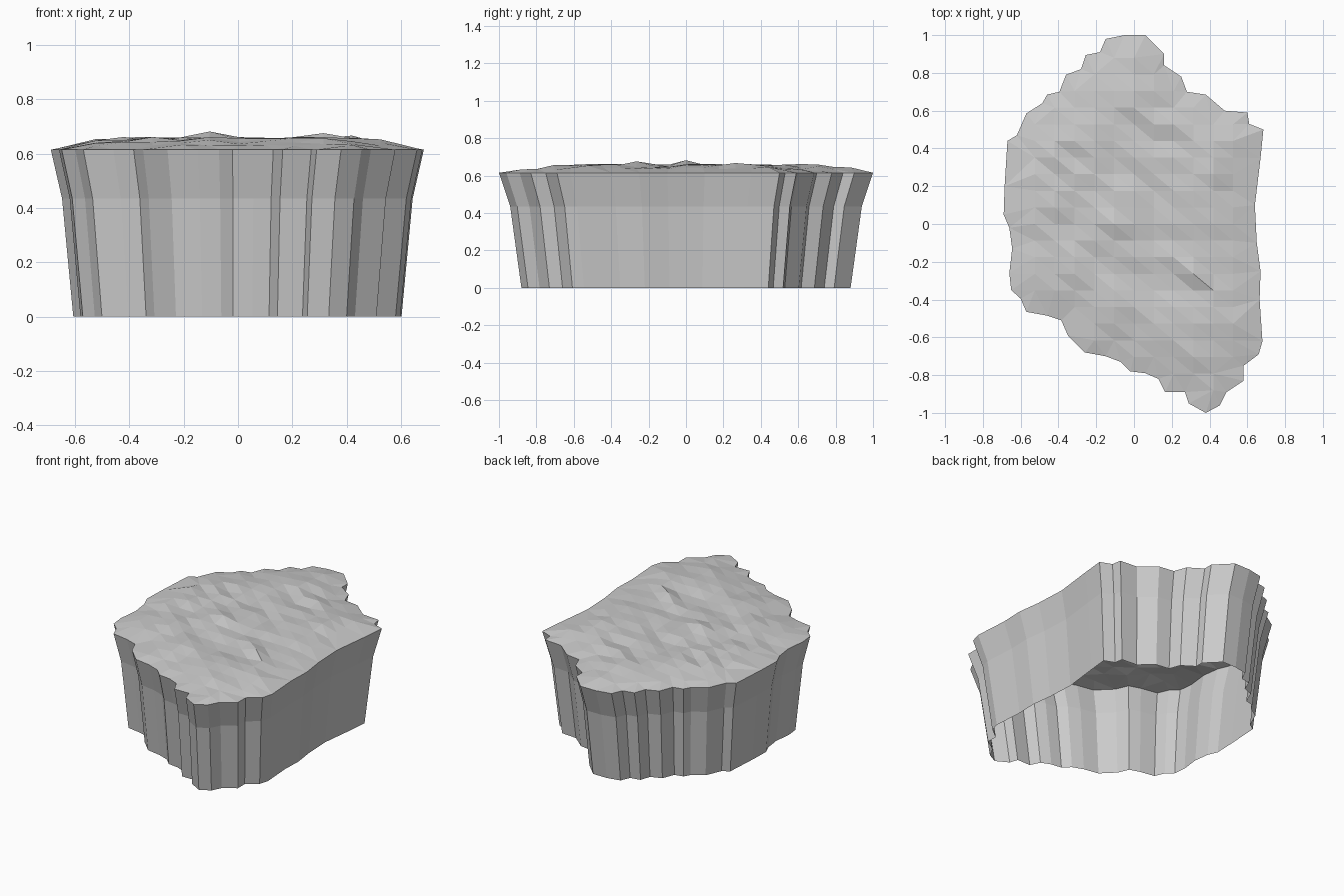
import bpy, bmesh, random
from mathutils import Vector
from mathutils.geometry import delaunay_2d_cdt, intersect_point_line

if "Cube" in bpy.data.objects:
    bpy.data.objects.remove(bpy.data.objects["Cube"])

random.seed(4)
RIM_Z = 0.615

# Ragged rim outline, clockwise from the back tip (seen from above)
OUTLINE = [
    (-.05, 1), (.06, 1), (.16, .9), (.16, .84), (.25, .78), (.28, .70),
    (.38, .685), (.48, .60), (.60, .59), (.61, .53), (.685, .50), (.67, .35),
    (.64, .10), (.65, -.1), (.67, -.25), (.665, -.4), (.68, -.62), (.66, -.69),
    (.58, -.75), (.58, -.83), (.49, -.89), (.455, -.96), (.38, -1), (.29, -.95),
    (.27, -.89), (.165, -.89), (.13, -.82), (.06, -.79), (-.02, -.78),
    (-.07, -.73), (-.15, -.70), (-.26, -.68), (-.35, -.59), (-.385, -.51),
    (-.46, -.485), (-.57, -.465), (-.60, -.395), (-.65, -.35), (-.66, -.26),
    (-.645, -.13), (-.66, -.02), (-.69, .05), (-.685, .2), (-.67, .44),
    (-.62, .47), (-.57, .585), (-.485, .64), (-.46, .685), (-.395, .70),
    (-.36, .79), (-.28, .82), (-.255, .895), (-.18, .91), (-.15, .98)]
rim = [Vector(p) for p in reversed(OUTLINE)]
n = len(rim)


def edge_distance(p):
    best = 9.0
    for i in range(n):
        a, b = rim[i], rim[(i + 1) % n]
        q, t = intersect_point_line(p, a, b)
        q = a.lerp(b, max(0, min(1, t)))
        best = min(best, (p - q.to_2d()).length)
    return best


def inside(p):
    hit = False
    for i in range(n):
        a, b = rim[i], rim[(i + 1) % n]
        if (a.y > p.y) != (b.y > p.y) and p.x < a.x + (p.y - a.y) * (b.x - a.x) / (b.y - a.y):
            hit = not hit
    return hit


# Grid of points for the uneven top surface
grid = []
for j in range(-11, 12):
    for i in range(-7, 8):
        p = Vector((i * .105, j * .088))
        if inside(p) and edge_distance(p) > .06:
            grid.append(p)

verts, _, tris, *_ = delaunay_2d_cdt(rim + grid, [], [list(range(n))], 1, 1e-5)

bm = bmesh.new()

# Bumpy top, falling off towards the rim
top = []
for v in verts:
    k = min(1, edge_distance(v) / .18)
    z = RIM_Z + k * (.036 + random.uniform(-.009, .011))
    top.append(bm.verts.new((v.x, v.y, z)))
for t in tris:
    bm.faces.new([top[i] for i in t])

# Tapering side walls, open underneath
rings = [[bm.verts.new((p.x * s, p.y * s, z)) for p in rim]
         for z, s in ((RIM_Z, 1), (.435, .94), (0, .88))]
for hi, lo in zip(rings, rings[1:]):
    for i in range(n):
        j = (i + 1) % n
        bm.faces.new((hi[j], hi[i], lo[i], lo[j]))

# Weld top to walls, then add the few higher bumps
bmesh.ops.remove_doubles(bm, verts=bm.verts[:], dist=.0005)
for x, y, z in ((-.15, 0, .682), (.27, -.27, .676), (.4, .3, .667), (-.46, .1, .662)):
    v = min(bm.verts, key=lambda v: (v.co - Vector((x, y, z))).length)
    v.co.z = z
bmesh.ops.recalc_face_normals(bm, faces=bm.faces[:])

mesh = bpy.data.meshes.new("rock_platform")
bm.to_mesh(mesh)
bm.free()
bpy.context.collection.objects.link(bpy.data.objects.new("rock_platform", mesh))
